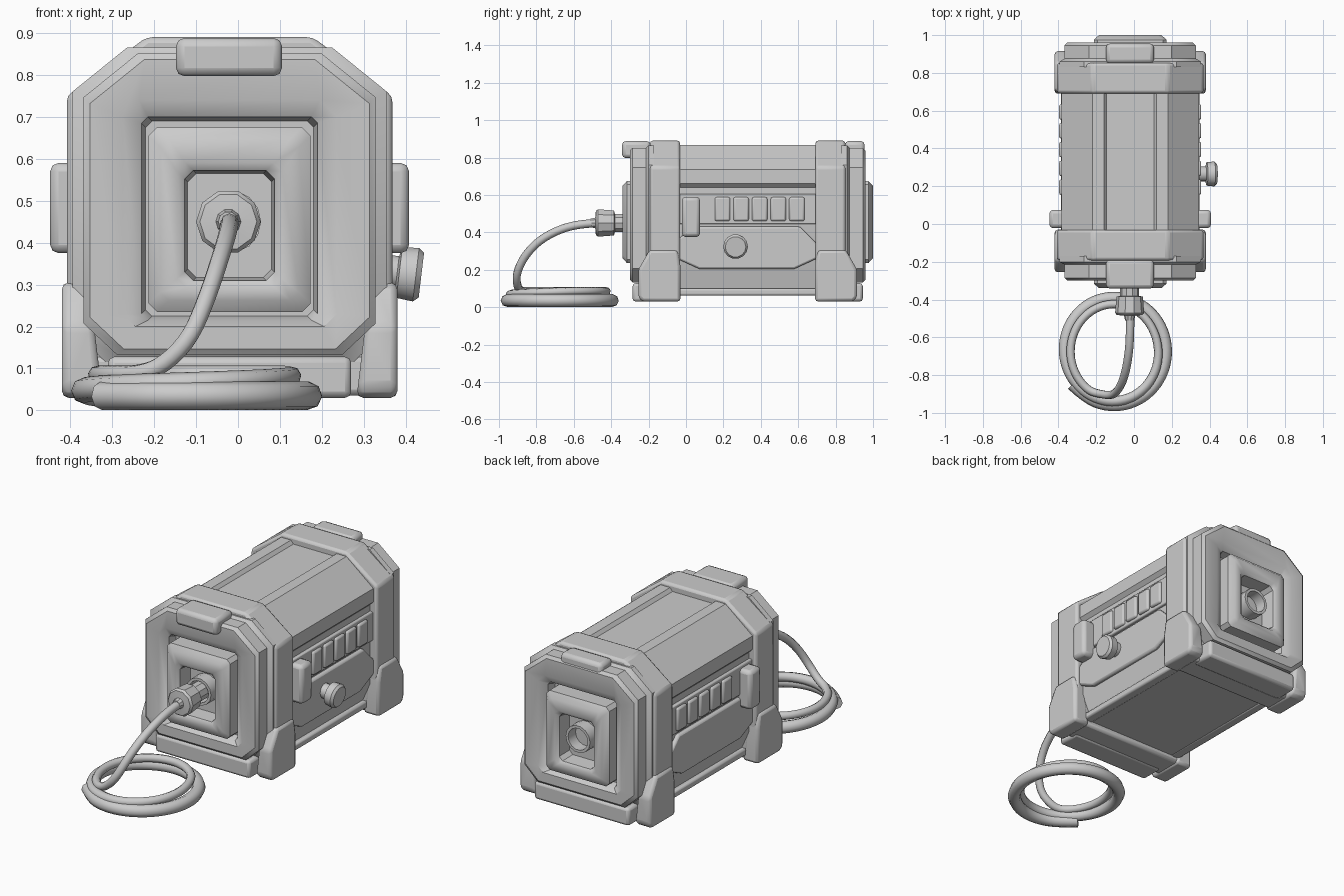
import bpy, bmesh, math
from mathutils import Vector

if "Cube" in bpy.data.objects:
    bpy.data.objects.remove(bpy.data.objects["Cube"])

CX, CY = -0.02, 0.33          # centre line of the housing
grey = bpy.data.materials.new("grey")
grey.diffuse_color = (0.6, 0.6, 0.6, 1)
grey.use_nodes = True
grey.node_tree.nodes["Principled BSDF"].inputs["Base Color"].default_value = grey.diffuse_color


def finish(name, bm, bevel=0.0, seg=2):
    bmesh.ops.recalc_face_normals(bm, faces=bm.faces)
    me = bpy.data.meshes.new(name)
    bm.to_mesh(me)
    bm.free()
    ob = bpy.data.objects.new(name, me)
    bpy.context.collection.objects.link(ob)
    me.materials.append(grey)
    bpy.ops.object.select_all(action='DESELECT')
    ob.select_set(True)
    bpy.context.view_layer.objects.active = ob
    bpy.ops.object.shade_smooth_by_angle(angle=math.radians(35))
    if bevel:
        m = ob.modifiers.new("bevel", 'BEVEL')
        m.width, m.segments, m.limit_method = bevel, seg, 'ANGLE'
        m.angle_limit = math.radians(25)
    return ob


def loft(name, rings, bevel=0.0, cap_start=True, cap_end=True):
    """Skin a stack of equal-length closed loops."""
    bm = bmesh.new()
    vs = [[bm.verts.new(p) for p in r] for r in rings]
    n = len(rings[0])
    for a, b in zip(vs, vs[1:]):
        for i in range(n):
            bm.faces.new((a[i], a[(i + 1) % n], b[(i + 1) % n], b[i]))
    if cap_start:
        bm.faces.new(vs[0])
    if cap_end:
        bm.faces.new(vs[-1])
    return finish(name, bm, bevel)


def octagon(hw, z0, z1, y, top, bot):
    """Rectangle with cut corners; top and bot are (dx, dz) cuts."""
    half = [(hw - bot[0], z0), (hw, z0 + bot[1]), (hw, z1 - top[1]), (hw - top[0], z1)]
    pts = half + [(-x, z) for x, z in reversed(half)]
    return [(CX + x, y, z) for x, z in pts]


def box(name, x, y, z, bevel=0.015):
    bm = bmesh.new()
    bmesh.ops.create_cube(bm, size=1)
    for v in bm.verts:
        v.co = [(r[0] + r[1]) / 2 + c * (r[1] - r[0]) for c, r in zip(v.co, (x, y, z))]
    return finish(name, bm, bevel)


def lathe(name, origin, axis, profile, sides):
    """Revolve (distance, radius) points around an axis."""
    q = Vector(axis).to_track_quat('Z', 'Y')
    rings = [[Vector(origin) + q @ Vector((r * math.cos(t), r * math.sin(t), d))
              for t in [2 * math.pi * i / sides for i in range(sides)]] for d, r in profile]
    return loft(name, rings)


# Main housing with shallow top channel
half = [(0.30, 0.065), (0.30, 0.10), (0.345, 0.20), (0.345, 0.64), (0.365, 0.66),
        (0.365, 0.735), (0.20, 0.868), (0.14, 0.868), (0.125, 0.85)]
prof = half + [(-x, z) for x, z in reversed(half)]
loft("housing", [[(CX + x, y, z) for x, z in prof] for y in (-0.06, 0.72)])

for s, end in ((-1, "front"), (1, "back")):
    Y = lambda d: CY + s * d
    span = lambda a, b: sorted((Y(a), Y(b)))
    # Thick band around the housing
    loft(end + "_band", [octagon(0.388, 0.08, 0.89, Y(d), (0.19, 0.14), (0.07, 0.07))
                         for d in (0.362, 0.522)], 0.014)
    # End plate with sunken opening
    c, b = (0.13, 0.105), (0.08, 0.075)
    loft(end + "_plate", [
        octagon(0.375, 0.115, 0.865, Y(0.50), c, b),
        octagon(0.375, 0.115, 0.865, Y(0.53), c, b),
        octagon(0.348, 0.132, 0.852, Y(0.545), c, b),
        octagon(0.348, 0.132, 0.852, Y(0.615), c, b),
        octagon(0.333, 0.147, 0.837, Y(0.63), c, b),
        octagon(0.255, 0.20, 0.74, Y(0.63), (0.04, 0.04), (0.03, 0.03)),
        octagon(0.21, 0.215, 0.70, Y(0.605), (0.015, 0.015), (0.015, 0.015)),
        octagon(0.20, 0.225, 0.69, Y(0.56), (0.015, 0.015), (0.015, 0.015))])
    # Raised square bezel with a deep socket recess
    k = (0.02, 0.02)
    loft(end + "_bezel", [
        octagon(0.193, 0.235, 0.675, Y(0.54), k, k),
        octagon(0.193, 0.235, 0.675, Y(0.645), k, k),
        octagon(0.165, 0.262, 0.648, Y(0.67), k, k),
        octagon(0.125, 0.295, 0.59, Y(0.67), k, k),
        octagon(0.107, 0.31, 0.572, Y(0.655), k, k),
        octagon(0.10, 0.317, 0.565, Y(0.575), k, k)], cap_start=False)
    # Socket tube in the recess
    lathe(end + "_socket", (CX, Y(0.57), 0.45), (0, s, 0),
          [(0, 0.075), (0.075, 0.075), (0.075, 0.06), (0.01, 0.06)], 14)
    # Latch on top edge and sill below the plate
    box(end + "_latch", (-0.148, 0.105), span(0.52, 0.672 if s < 0 else 0.625), (0.797, 0.888), 0.02)
    box(end + "_sill", (-0.31, 0.27), span(0.48, 0.615), (0.03, 0.128))
    box(end + "_underside", (-0.36, 0.32), span(0.37, 0.53), (0.035, 0.13))
    # Corner feet, flared toward the bottom
    foot = [(0.36, 0.03), (0.36, 0.22), (0.375, 0.305), (0.525, 0.305),
            (0.585, 0.20), (0.585, 0.055), (0.565, 0.03)]
    for side, m in (("left", -1), ("right", 1)):
        loft(f"{end}_{side}_foot",
             [[(CX + m * (x + sl * (0.3 - z)), Y(d), z) for d, z in foot]
              for x, sl in ((0.335, -0.12), (0.40, 0.0))], 0.02)

# Side panels, mirrored left and right
for side, m in (("left", -1), ("right", 1)):
    xs = lambda a, b: sorted((CX + m * a, CX + m * b))
    box(side + "_vent_strip", xs(0.33, 0.362), (-0.05, 0.70), (0.445, 0.605), 0.006)
    for i in range(5):
        y = 0.195 + i * 0.0995
        box(f"{side}_vent_{i + 1}", xs(0.34, 0.376), (y - 0.041, y + 0.041), (0.46, 0.588), 0.01)
    lower = [(-0.05, 0.26), (0.07, 0.205), (0.58, 0.205), (0.70, 0.26),
             (0.70, 0.34), (0.61, 0.43), (0.05, 0.43), (-0.05, 0.36)]
    loft(side + "_lower_panel", [[(CX + m * x, y, z) for y, z in lower]
                                 for x in (0.33, 0.366)], 0.01)
    box(side + "_clasp", xs(0.34, 0.428), (-0.022, 0.075), (0.375, 0.59), 0.02)
    # Base rail along the bottom edge
    box(side + "_base_rail", xs(0.27, 0.325), (-0.05, 0.71), (0.062, 0.10), 0.01)

# Control knob on the right side
lathe("knob", (0.33, 0.265, 0.335), (1, 0, -0.12),
      [(0, 0.04), (0.05, 0.04), (0.055, 0.062), (0.095, 0.066), (0.108, 0.055)], 14)

# Plug in the front socket
lathe("plug", (CX - 0.003, -0.25, 0.45), (0, -1, 0),
      [(0, 0.05), (0.13, 0.05), (0.135, 0.07), (0.22, 0.077), (0.232, 0.068),
       (0.235, 0.03), (0.26, 0.024)], 10)

# Coiled cable: hanging lead followed by a widening spiral on the ground
path = [(-0.02, -0.46, 0.45, 0.022), (-0.02, -0.55, 0.447, 0.022), (-0.025, -0.67, 0.42, 0.022),
        (-0.045, -0.79, 0.355, 0.022), (-0.075, -0.87, 0.265, 0.022),
        (-0.115, -0.91, 0.17, 0.022), (-0.18, -0.90, 0.105, 0.022)]
turns, n = 2.05, 34
for i in range(n + 1):
    t = i / n
    a = math.radians(235) - t * turns * 2 * math.pi
    g = min(1, max(0, (t - 0.3) / 0.35))
    rx, ry = 0.235 + 0.042 * g, 0.255 + 0.032 * g
    path.append((-0.105 + rx * math.cos(a), -0.675 + ry * math.sin(a),
                 0.085 - 0.05 * g, 0.022 + 0.012 * g))
cu = bpy.data.curves.new("cable", 'CURVE')
cu.dimensions, cu.bevel_depth, cu.bevel_resolution = '3D', 1.0, 2
cu.use_fill_caps = True
cu.resolution_u = 4
sp = cu.splines.new('NURBS')
sp.points.add(len(path) - 1)
for p, (x, y, z, r) in zip(sp.points, path):
    p.co, p.radius = (x, y, z, 1), r
sp.order_u, sp.use_endpoint_u, sp.use_smooth = 3, True, True
cu.materials.append(grey)
bpy.context.collection.objects.link(bpy.data.objects.new("cable", cu))
